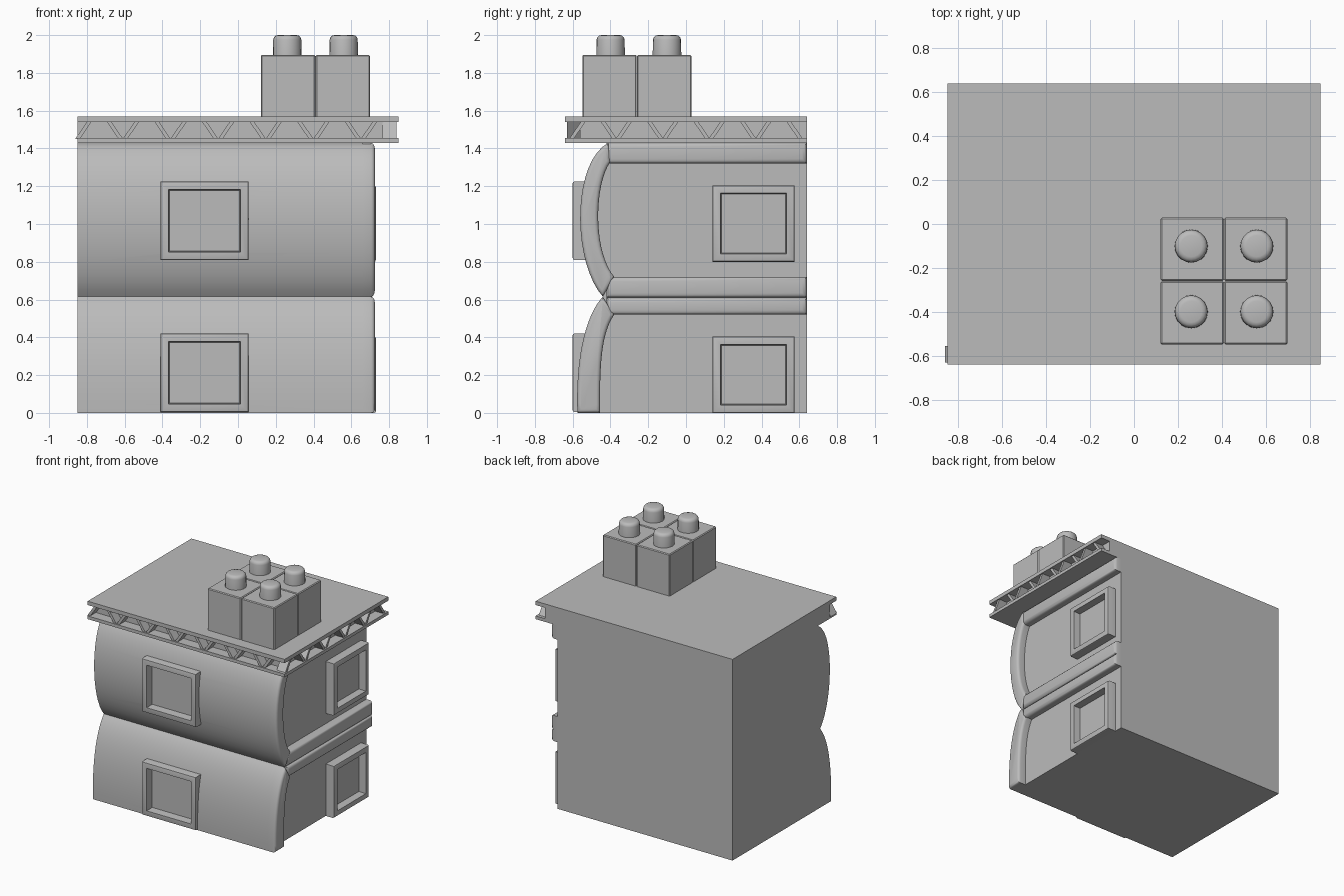
import bpy
import bmesh
import math
from mathutils import Vector
from mathutils.geometry import interpolate_bezier

if "Cube" in bpy.data.objects:
    bpy.data.objects.remove(bpy.data.objects["Cube"])

grey = bpy.data.materials.new("plain grey")
grey.use_nodes = True
COLOUR = (0.5, 0.5, 0.5, 1)
grey.diffuse_color = COLOUR
grey.node_tree.nodes["Principled BSDF"].inputs["Base Color"].default_value = COLOUR

LEFT, PANEL, TRIM, BACK = -0.85, 0.66, 0.725, 0.64


def finish(name, bm, smooth=True):
    bmesh.ops.recalc_face_normals(bm, faces=bm.faces)
    mesh = bpy.data.meshes.new(name)
    bm.to_mesh(mesh)
    bm.free()
    mesh.materials.append(grey)
    obj = bpy.data.objects.new(name, mesh)
    bpy.context.collection.objects.link(obj)
    if smooth:
        bpy.ops.object.select_all(action="DESELECT")
        obj.select_set(True)
        bpy.context.view_layer.objects.active = obj
        bpy.ops.object.shade_smooth_by_angle(angle=math.radians(35))
    return obj


def prism(bm, points, axis, start, end):
    """Extrude a flat outline along the x or y axis."""
    def place(p, d):
        return (d, p[0], p[1]) if axis == "x" else (p[0], d, p[1])
    face = bm.faces.new([bm.verts.new(place(p, start)) for p in points])
    out = bmesh.ops.extrude_face_region(bm, geom=[face])
    shift = place((0, 0), end - start)
    bmesh.ops.translate(bm, vec=shift, verts=[v for v in out["geom"] if isinstance(v, bmesh.types.BMVert)])


def box(bm, low, high):
    a, b = Vector(low), Vector(high)
    prism(bm, [(a.y, a.z), (b.y, a.z), (b.y, b.z), (a.y, b.z)], "x", a.x, b.x)


def round_edges(bm, width, rule, segments=3):
    edges = [e for e in bm.edges if all(rule(v.co) for v in e.verts)]
    bmesh.ops.bevel(bm, geom=edges, offset=width, segments=segments, profile=0.5, affect="EDGES")


def arc(*points):
    return [(p.x, p.y) for p in interpolate_bezier(*[Vector(q) for q in points], 18)]


# Bulging front profiles of both storeys, and the inner line of the end trim
upper = arc((-0.41, 1.43), (-0.605, 1.33), (-0.605, 0.8), (-0.44, 0.615))
lower = arc((-0.44, 0.615), (-0.53, 0.52), (-0.585, 0.3), (-0.575, 0))
upper_inner = arc((-0.40, 1.33), (-0.49, 1.2), (-0.49, 0.85), (-0.38, 0.72))
lower_inner = arc((-0.38, 0.52), (-0.45, 0.42), (-0.457, 0.25), (-0.455, 0))

# Main body
bm = bmesh.new()
prism(bm, upper + lower[1:] + [(BACK, 0), (BACK, 1.43)], "x", LEFT, PANEL)
body = finish("house_body", bm)

# Raised trim that follows the bulges at the end wall
for name, outer, inner in (("upper_end_trim", upper, upper_inner),
                           ("lower_end_trim", lower, lower_inner)):
    bm = bmesh.new()
    prism(bm, outer + inner[::-1], "x", PANEL, TRIM)
    round_edges(bm, 0.02, lambda co: co.x > TRIM - 0.001)
    finish(name, bm)

# Horizontal mouldings on the end wall
for name, z0, z1 in (("top_moulding", 1.32, 1.43), ("upper_floor_moulding", 0.61, 0.72),
                     ("lower_floor_moulding", 0.52, 0.61)):
    bm = bmesh.new()
    box(bm, (PANEL, -0.42, z0), (0.72, BACK, z1))
    round_edges(bm, 0.025, lambda co: co.x > 0.719)
    finish(name, bm)

# Room for the recessed front windows
for z in (0.215, 1.015):
    bm = bmesh.new()
    box(bm, (-0.37, -0.8, z - 0.17), (0.01, -0.5, z + 0.17))
    cutter = finish("window_cutter", bm, False)
    cutter.hide_render = True
    cut = body.modifiers.new("window_opening", "BOOLEAN")
    cut.operation = "DIFFERENCE"
    cut.solver = "EXACT"
    cut.object = cutter
    bpy.context.view_layer.objects.active = body
    bpy.ops.object.modifier_apply(modifier=cut.name)
    bpy.data.objects.remove(cutter)


# Window frames with a recessed pane
def window(name, low, high, outward, depth):
    bm = bmesh.new()
    box(bm, low, high)
    bmesh.ops.recalc_face_normals(bm, faces=bm.faces)
    outward = Vector(outward)
    front = max(bm.faces, key=lambda f: f.normal.dot(outward))
    bmesh.ops.bevel(bm, geom=list(front.edges), offset=0.01, segments=2, profile=0.5, affect="EDGES")
    bm.normal_update()
    front = max(bm.faces, key=lambda f: f.calc_center_median().dot(outward))
    bmesh.ops.inset_region(bm, faces=[front], thickness=0.045)
    bmesh.ops.inset_region(bm, faces=[front], thickness=0.008)
    bmesh.ops.translate(bm, vec=-outward * depth, verts=front.verts)
    finish(name, bm)


for level, z in (("lower", 0.005), ("upper", 0.81)):
    window(level + "_front_window", (-0.41, -0.46, z), (0.055, -0.6, z + 0.415), (0, -1, 0), 0.06)
    z = max(0, z - 0.01)
    window(level + "_end_window", (PANEL - 0.02, 0.14, z), (0.73, 0.575, z + 0.405), (1, 0, 0), 0.055)

# Roof: two slabs around a set-back core
for name, low, high in (("roof_slab", (LEFT, -0.64, 1.54), (0.85, BACK, 1.57)),
                        ("roof_lower_slab", (LEFT, -0.64, 1.43), (0.85, BACK, 1.455)),
                        ("roof_core", (LEFT, -0.56, 1.455), (0.77, BACK, 1.54))):
    bm = bmesh.new()
    box(bm, low, high)
    finish(name, bm, False)


# Lattice of slanted bars between the slabs
def lattice(name, centres, axis, start, end, limits):
    bm = bmesh.new()
    for c in centres:
        for side in (-1, 1):
            foot, head = c + side * 0.115, c + side * 0.05
            if not limits[0] < foot < limits[1]:
                continue
            prism(bm, [(foot - 0.012, 1.45), (foot + 0.012, 1.45),
                       (head + 0.012, 1.545), (head - 0.012, 1.545)], axis, start, end)
    finish(name, bm, False)


lattice("front_lattice", [-0.735 + i * 0.252 for i in range(7)], "y", -0.63, -0.555, (-0.86, 0.84))
lattice("end_lattice", [-0.492 + i * 0.246 for i in range(5)], "x", 0.765, 0.84, (-0.63, 0.63))

# Chimney: four blocks, each with a round pot
for i, x in enumerate((0.265, 0.555)):
    for j, y in enumerate((-0.405, -0.115)):
        number = str(2 * i + j + 1)
        bm = bmesh.new()
        box(bm, (x - 0.144, y - 0.144, 1.56), (x + 0.144, y + 0.144, 1.895))
        round_edges(bm, 0.006, lambda co: True, 1)
        finish("chimney_block_" + number, bm)
        bm = bmesh.new()
        px, py = 0.41 + (x - 0.41) * 1.03, -0.25 + (y + 0.26) * 1.03
        bmesh.ops.create_cone(bm, cap_ends=True, segments=20, radius1=0.076, radius2=0.074, depth=0.12)
        bmesh.ops.translate(bm, vec=(px, py, 1.94), verts=bm.verts)
        round_edges(bm, 0.025, lambda co: co.z > 1.99)
        finish("chimney_pot_" + number, bm)
